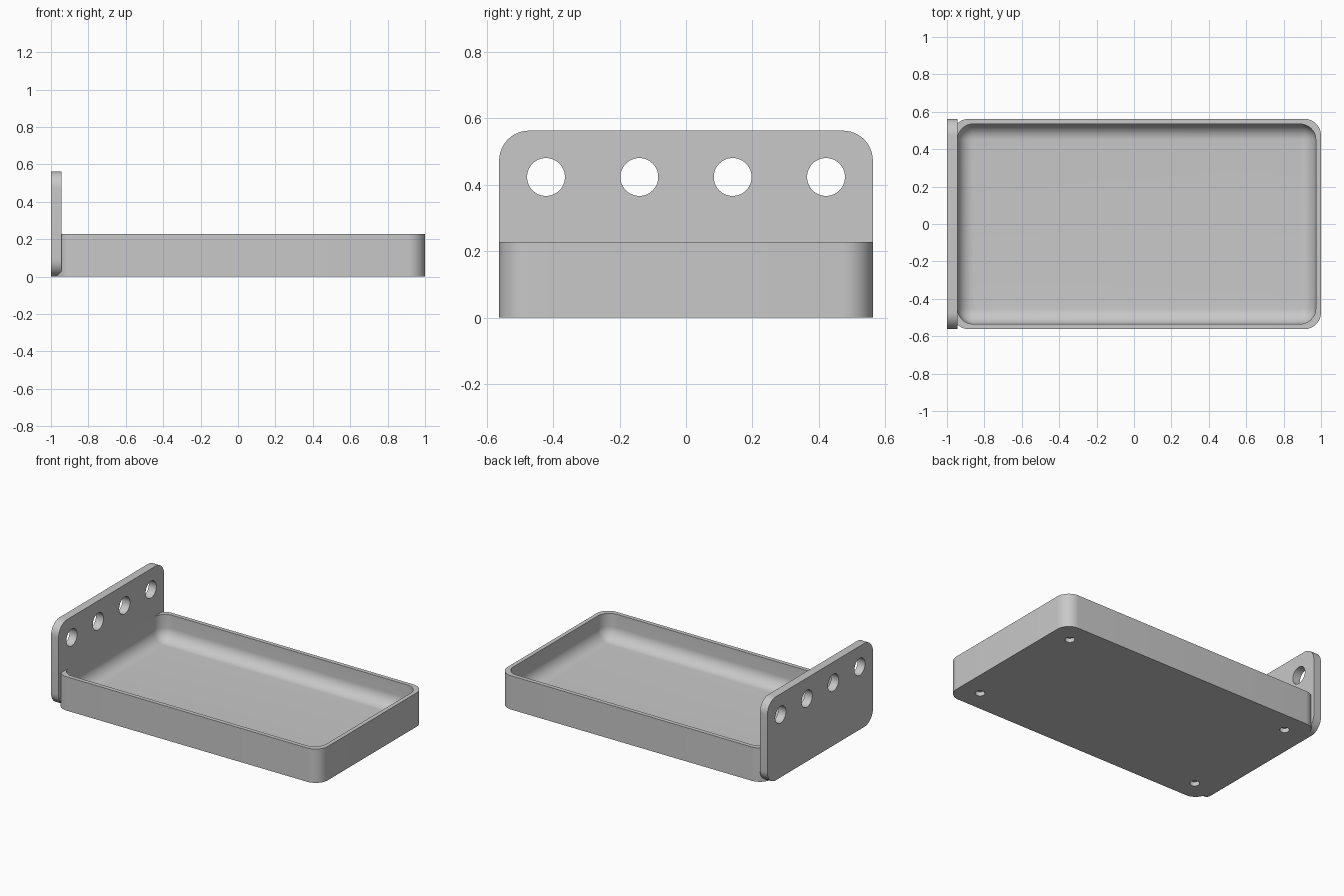
import bpy, bmesh
from math import sin, cos, pi
from mathutils import Matrix

if "Cube" in bpy.data.objects:
    bpy.data.objects.remove(bpy.data.objects["Cube"])

# Overall dimensions
HALF_Y, HEIGHT, WALL, CORNER = 0.5625, 0.228, 0.028, 0.09
LEFT, RIGHT, PLATE_X = -0.972, 1.0, -0.944
FLOOR, FILLET, STEPS = 0.056, 0.084, 12

grey = bpy.data.materials.new("grey")
grey.use_nodes = True
grey.diffuse_color = (0.58, 0.58, 0.58, 1)
grey.node_tree.nodes["Principled BSDF"].inputs["Base Color"].default_value = grey.diffuse_color


def rounded_rect(u0, u1, v0, v1, r):
    """Counter-clockwise outline with rounded corners."""
    centres = [(u1 - r, v1 - r), (u0 + r, v1 - r), (u0 + r, v0 + r), (u1 - r, v0 + r)]
    return [(cu + r * cos(a), cv + r * sin(a))
            for q, (cu, cv) in enumerate(centres)
            for a in [(q + i / STEPS) * pi / 2 for i in range(STEPS + 1)]]


def loft(name, rings):
    """Skin matching rings of points and cap both ends."""
    bm = bmesh.new()
    loops = [[bm.verts.new(p) for p in ring] for ring in rings]
    for a, b in zip(loops, loops[1:]):
        for i in range(len(a)):
            j = (i + 1) % len(a)
            bm.faces.new((a[i], a[j], b[j], b[i]))
    bm.faces.new(loops[0][::-1])
    bm.faces.new(loops[-1])
    bmesh.ops.recalc_face_normals(bm, faces=bm.faces)
    return finish(name, bm)


def finish(name, bm):
    mesh = bpy.data.meshes.new(name)
    bm.to_mesh(mesh)
    bm.free()
    mesh.materials.append(grey)
    obj = bpy.data.objects.new(name, mesh)
    bpy.context.collection.objects.link(obj)
    return obj


def drill(obj, centres, radius, depth, axis):
    """Cut round holes along an axis, then smooth the curved faces."""
    bm = bmesh.new()
    turn = Matrix.Rotation(pi / 2, 4, 'Y') if axis == 'X' else Matrix()
    for c in centres:
        bmesh.ops.create_cone(bm, cap_ends=True, segments=48, radius1=radius, radius2=radius,
                              depth=depth, matrix=Matrix.Translation(c) @ turn)
    cutter = finish("hole_cutter", bm)
    cutter.hide_render = True
    mod = obj.modifiers.new("holes", 'BOOLEAN')
    mod.operation, mod.solver, mod.object = 'DIFFERENCE', 'EXACT', cutter
    bpy.ops.object.select_all(action='DESELECT')
    bpy.context.view_layer.objects.active = obj
    obj.select_set(True)
    bpy.ops.object.modifier_apply(modifier=mod.name)
    bpy.data.objects.remove(cutter)
    bpy.ops.object.shade_smooth_by_angle(angle=pi / 6)


# Tray: outer shell, rim, inner wall and filleted floor
def tray_ring(inset, z, r):
    return [(x, y, z) for x, y in rounded_rect(LEFT + inset, RIGHT - inset,
                                               inset - HALF_Y, HALF_Y - inset, r)]


rings = [tray_ring(0, 0, CORNER), tray_ring(0, HEIGHT, CORNER), tray_ring(WALL, HEIGHT, FILLET)]
for i in range(STEPS + 1):
    a = i / STEPS * pi / 2
    rings.append(tray_ring(WALL + FILLET * (1 - cos(a)), FLOOR + FILLET * (1 - sin(a)),
                           max(FILLET * cos(a), 0.001)))
tray = loft("tray", rings)

# Round recesses under the tray corners
inset = 0.141
drill(tray, [(x, y, 0) for x in (LEFT + inset, RIGHT - inset)
             for y in (inset - HALF_Y, HALF_Y - inset)], 0.03, 0.056, 'Z')

# Upright end plate with a row of four holes
outline = rounded_rect(-HALF_Y, HALF_Y, 0, 0.5625, CORNER)
plate = loft("end_plate", [[(x, y, z) for y, z in outline] for x in (-1, PLATE_X)])
drill(plate, [(-0.97, (i - 1.5) * 0.281, 0.423) for i in range(4)], 0.057, 0.2, 'X')
